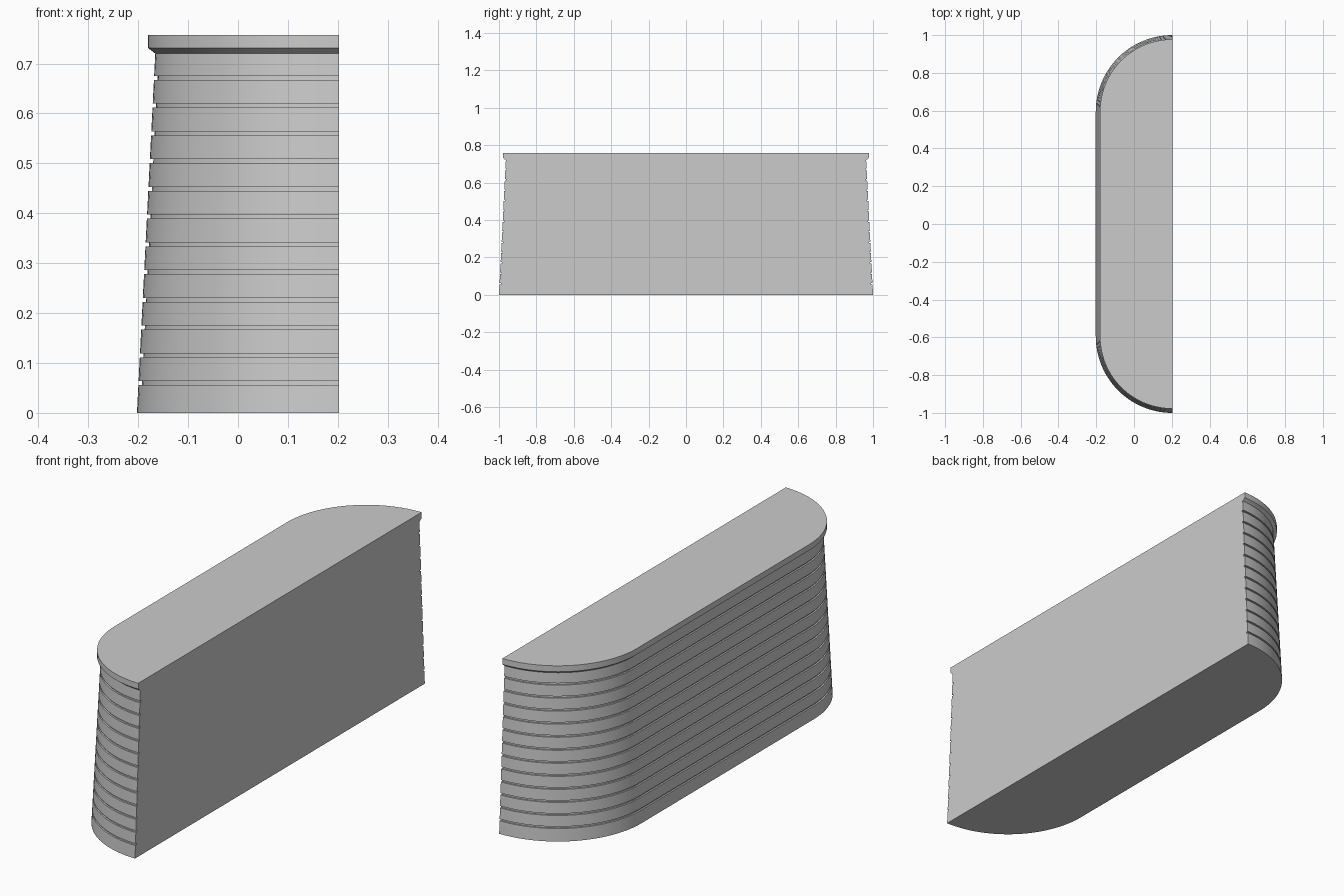
import bpy, bmesh, math

cube = bpy.data.objects.get("Cube")
if cube:
    bpy.data.objects.remove(cube, do_unlink=True)

BACK = 0.2025       # x of the flat back
RADIUS = 0.405      # corner radius at the base
STRAIGHT = 0.595    # half length of the straight side
ARC = 28            # segments per rounded corner

grey = bpy.data.materials.new("plain grey")
grey.use_nodes = True
grey.diffuse_color = (0.6, 0.6, 0.6, 1)
bsdf = next(n for n in grey.node_tree.nodes if n.type == "BSDF_PRINCIPLED")
bsdf.inputs["Base Color"].default_value = grey.diffuse_color


def outline(inset):
    """Half-stadium outline, from the front end round to the rear end."""
    r = RADIUS - inset
    steps = [math.pi / 2 * i / ARC for i in range(ARC + 1)]
    front = [(BACK - r * math.sin(a), -STRAIGHT - r * math.cos(a)) for a in steps]
    return front + [(x, -y) for x, y in reversed(front)]


def loft(name, profile, close_bottom, close_top):
    """Stack outlines given as (inset, z) and skin them."""
    bm = bmesh.new()
    rings = [[bm.verts.new((x, y, z)) for x, y in outline(d)] for d, z in profile]
    for low, high in zip(rings, rings[1:]):
        n = len(low)
        for i in range(n):
            j = (i + 1) % n
            bm.faces.new((low[i], high[i], high[j], low[j]))
    if close_bottom:
        bm.faces.new(rings[0])
    if close_top:
        bm.faces.new(rings[-1][::-1])
    bmesh.ops.recalc_face_normals(bm, faces=bm.faces)
    mesh = bpy.data.meshes.new(name)
    bm.to_mesh(mesh)
    bm.free()
    mesh.materials.append(grey)
    obj = bpy.data.objects.new(name, mesh)
    bpy.context.collection.objects.link(obj)
    bpy.ops.object.select_all(action="DESELECT")
    obj.select_set(True)
    bpy.context.view_layer.objects.active = obj
    bpy.ops.object.shade_smooth_by_angle(angle=math.radians(30))
    return obj


# Tapered wall with twelve horizontal grooves
WALL_TOP, TAPER, DEPTH = 0.72, 0.051, 0.007
wall = [(0, 0)]
for k in range(1, 13):
    z0 = 0.0556 * k
    z1 = z0 + 0.008
    wall += [(TAPER * z0, z0), (TAPER * z0 + DEPTH, z0),
             (TAPER * z1 + DEPTH, z1), (TAPER * z1, z1)]
wall.append((TAPER * WALL_TOP, WALL_TOP))
loft("grooved_wall", wall, True, False)

# Overhanging top slab with a chamfered underside
slab = [(TAPER * WALL_TOP, WALL_TOP), (0.0225, 0.731), (0.0225, 0.757)]
loft("top_slab", slab, False, True)
